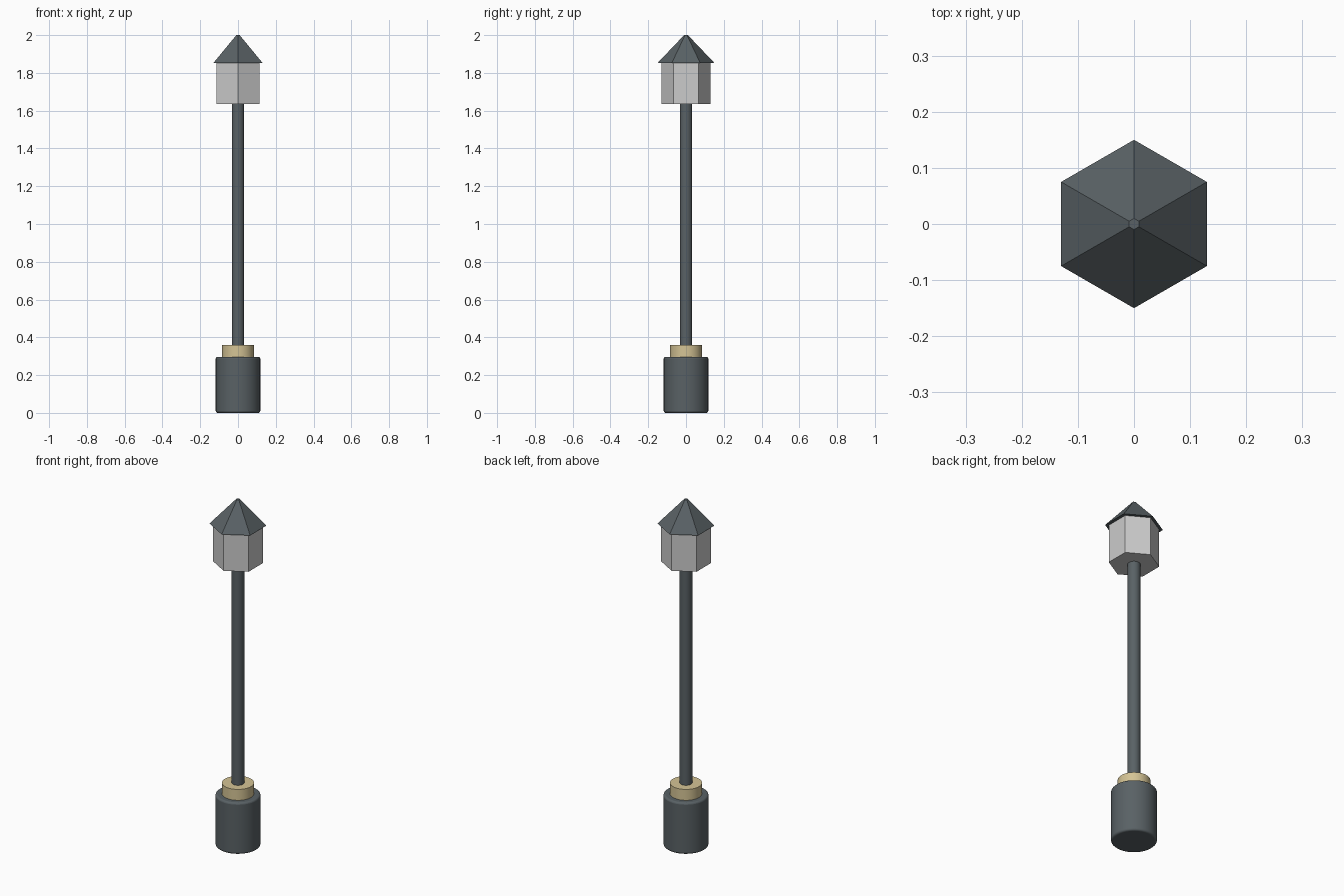
import bpy, math

if "Cube" in bpy.data.objects:
    bpy.data.objects.remove(bpy.data.objects["Cube"])


def material(name, rgb):
    m = bpy.data.materials.new(name)
    m.diffuse_color = (*rgb, 1)
    m.use_nodes = True
    m.node_tree.nodes["Principled BSDF"].inputs["Base Color"].default_value = m.diffuse_color
    return m


IRON = material("dark_iron", (0.10, 0.12, 0.13))
BRASS = material("brass", (0.66, 0.55, 0.30))
GLASS = material("pale_glass", (0.85, 0.85, 0.87))


def column(name, sides, r_bottom, r_top, z0, z1, mat, smooth=True, bevel=0):
    """Upright round or polygonal part from z0 to z1."""
    bpy.ops.mesh.primitive_cone_add(vertices=sides, radius1=r_bottom, radius2=r_top,
                                    depth=z1 - z0, location=(0, 0, (z0 + z1) / 2))
    ob = bpy.context.object
    ob.name = name
    ob.data.materials.append(mat)
    if bevel:
        mod = ob.modifiers.new("edge_bevel", 'BEVEL')
        mod.width = bevel
        mod.segments = 3
        mod.limit_method = 'ANGLE'
        mod.angle_limit = math.radians(40)
    if smooth:
        bpy.ops.object.shade_smooth_by_angle(angle=math.radians(40))
    return ob


# Footing, collar and pole
column("base", 48, 0.118, 0.118, 0, 0.297, IRON, bevel=0.01)
column("collar", 48, 0.084, 0.084, 0.29, 0.36, BRASS)
column("pole", 32, 0.033, 0.033, 0.35, 1.64, IRON)

# Six-sided lantern with a corner facing front, and its roof
column("lantern", 6, 0.131, 0.131, 1.635, 1.855, GLASS, smooth=False)
column("roof", 6, 0.15, 0.01, 1.853, 2.0, IRON, smooth=False)
